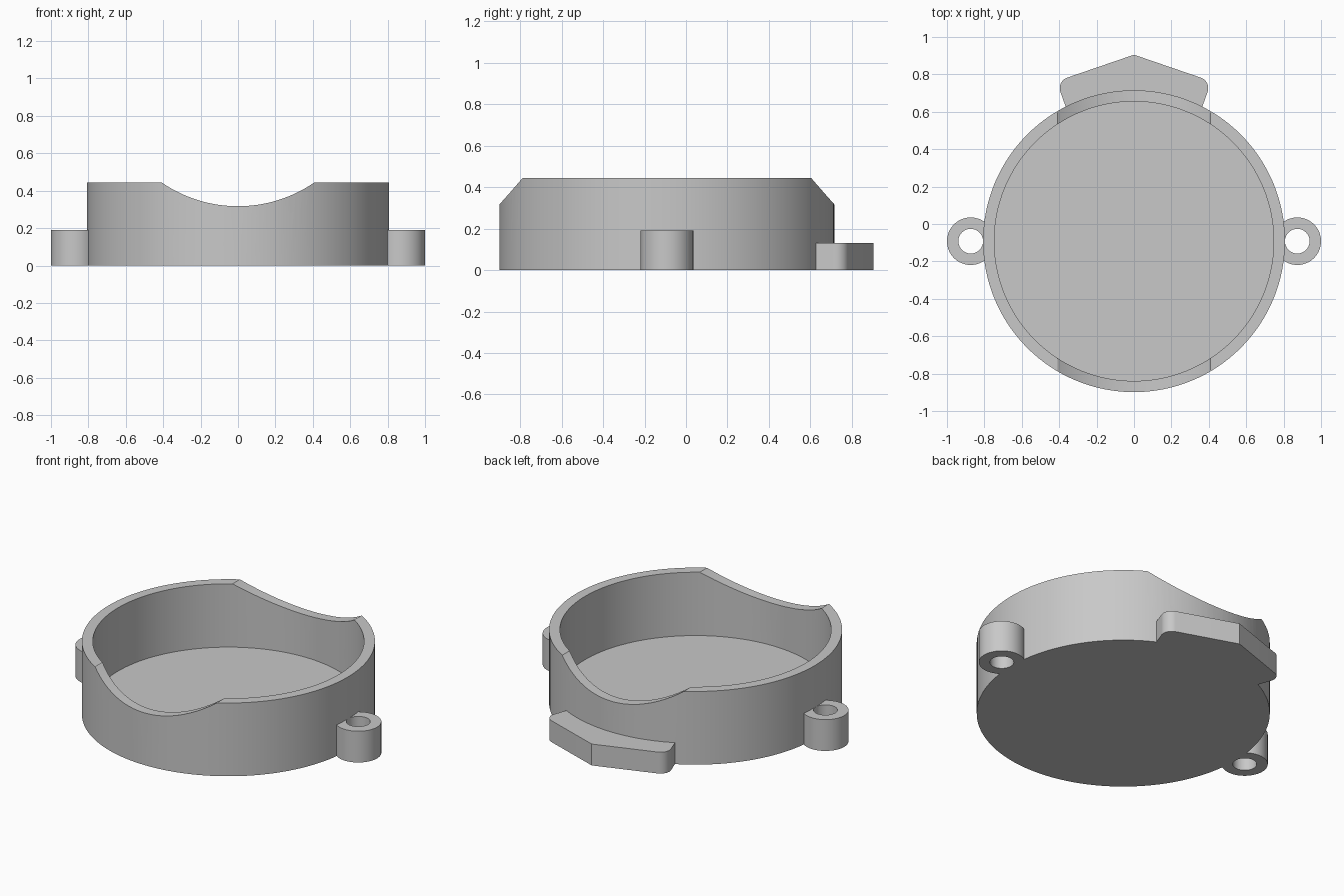
import bpy, bmesh
from math import cos, sin, radians, pi
from mathutils import Matrix, Vector

cube = bpy.data.objects.get("Cube")
if cube:
    bpy.data.objects.remove(cube, do_unlink=True)

# Shared dimensions
CY = -0.092            # cup centre on y
R_OUT, R_IN = 0.807, 0.747
HEIGHT, FLOOR = 0.445, 0.06

grey = bpy.data.materials.new("plain grey")
grey.use_nodes = True
grey.diffuse_color = (0.58, 0.58, 0.58, 1)
grey.node_tree.nodes["Principled BSDF"].inputs["Base Color"].default_value = grey.diffuse_color


def finish(name, bm):
    bmesh.ops.recalc_face_normals(bm, faces=bm.faces[:])
    mesh = bpy.data.meshes.new(name)
    bm.to_mesh(mesh)
    bm.free()
    mesh.materials.append(grey)
    ob = bpy.data.objects.new(name, mesh)
    bpy.context.collection.objects.link(ob)
    return ob


def cylinder(name, radius, x, y, z0, z1, segments=128):
    bm = bmesh.new()
    bmesh.ops.create_cone(bm, cap_ends=True, segments=segments, radius1=radius, radius2=radius,
                          depth=z1 - z0, matrix=Matrix.Translation((x, y, (z0 + z1) / 2)))
    return finish(name, bm)


def prism(name, outline, height):
    bm = bmesh.new()
    face = bm.faces.new([bm.verts.new((x, y, 0)) for x, y in outline])
    top = bmesh.ops.extrude_face_region(bm, geom=[face])["geom"]
    bmesh.ops.translate(bm, vec=(0, 0, height),
                        verts=[v for v in top if isinstance(v, bmesh.types.BMVert)])
    return finish(name, bm)


def activate(ob):
    bpy.ops.object.select_all(action='DESELECT')
    ob.select_set(True)
    bpy.context.view_layer.objects.active = ob


def cut(ob, cutter):
    cutter.hide_render = True
    mod = ob.modifiers.new("cut", 'BOOLEAN')
    mod.operation, mod.solver, mod.object = 'DIFFERENCE', 'EXACT', cutter
    activate(ob)
    bpy.ops.object.modifier_apply(modifier=mod.name)
    bpy.data.objects.remove(cutter, do_unlink=True)


def smooth(ob):
    activate(ob)
    bpy.ops.object.shade_smooth_by_angle(angle=radians(30))


def cup_clearance():
    # Trims attachments so they end just inside the cup wall
    return cylinder("cup_clearance", R_OUT - 0.007, 0, CY, -1, 1)


# Round cup with a hollow inside and a curved dip at front and back
cup = cylinder("cup", R_OUT, 0, CY, 0, HEIGHT)
cut(cup, cylinder("hollow", R_IN, 0, CY, FLOOR, 1))
dip = cylinder("dip", 0.72, 0, 0, -2, 2)
dip.data.transform(Matrix.Translation((0, 0, 0.317 + 0.72)) @ Matrix.Rotation(pi / 2, 4, 'X'))
cut(cup, dip)
smooth(cup)

# Screw lugs on both sides
for side, sign in (("left", 1), ("right", -1)):
    lug = cylinder(side + "_lug", 0.127, sign * 0.873, CY, 0, 0.19, 64)
    cut(lug, cylinder("hole", 0.066, sign * 0.873, CY, -1, 1, 48))
    cut(lug, cup_clearance())
    smooth(lug)

# Pointed tab at the back with rounded corners
half = [(0.337 + 0.06 * cos(radians(a)), 0.726 + 0.06 * sin(radians(a)))
        for a in range(71, -22, -7)]
half.append((0.33, 0.53))
outline = [(0, 0.905)] + half + [(-x, y) for x, y in reversed(half)]
tab = prism("back_tab", outline, 0.13)
cut(tab, cup_clearance())
smooth(tab)
